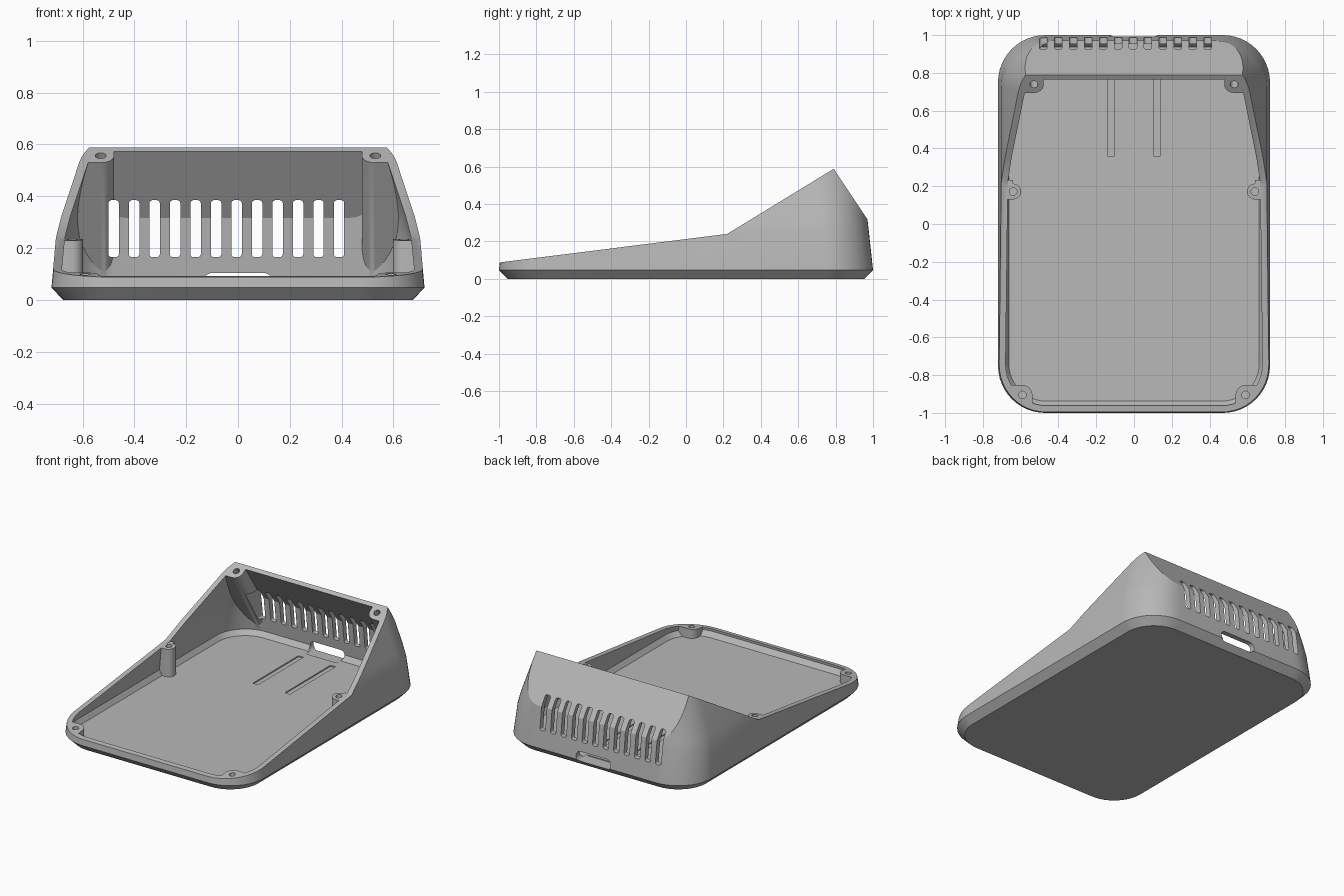
import bpy, bmesh, math
from mathutils import Matrix

if "Cube" in bpy.data.objects:
    bpy.data.objects.remove(bpy.data.objects["Cube"])

grey = bpy.data.materials.new("grey plastic")
grey.diffuse_color = (0.48, 0.48, 0.48, 1)
grey.use_nodes = True
grey.node_tree.nodes["Principled BSDF"].inputs["Base Color"].default_value = grey.diffuse_color

ALONG_X = Matrix(((0, 0, 1), (1, 0, 0), (0, 1, 0))).to_4x4()   # profile in y, z
ALONG_Y = Matrix(((1, 0, 0), (0, 0, 1), (0, 1, 0))).to_4x4()   # profile in x, z


def arc(cx, cy, r, a0, a1, n=10):
    return [(cx + r * math.cos(math.radians(a0 + (a1 - a0) * i / n)),
             cy + r * math.sin(math.radians(a0 + (a1 - a0) * i / n))) for i in range(n + 1)]


def rounded_rect(hx, hy, r, cx=0, cy=0, n=12):
    pts = []
    for sx, sy, a in ((1, 1, 0), (-1, 1, 90), (-1, -1, 180), (1, -1, 270)):
        pts += arc(cx + sx * (hx - r), cy + sy * (hy - r), r, a, a + 90, n)
    return pts


def circle(r, n=20):
    return arc(0, 0, r, 0, 360, n)[:-1]


def loft(bm, rings):
    """Skin a stack of equal-length rings of 3D points and cap both ends."""
    vs = [[bm.verts.new(p) for p in ring] for ring in rings]
    n = len(vs[0])
    faces = [bm.faces.new(vs[0][::-1]), bm.faces.new(vs[-1])]
    for a, b in zip(vs, vs[1:]):
        faces += [bm.faces.new((a[i], a[(i + 1) % n], b[(i + 1) % n], b[i])) for i in range(n)]
    bmesh.ops.recalc_face_normals(bm, faces=faces)


def prism(bm, profile, z0, z1, m=Matrix()):
    loft(bm, [[m @ Matrix.Translation((x, y, z)).to_translation() for x, y in profile]
              for z in (z0, z1)])


def finish(bm, name):
    me = bpy.data.meshes.new(name)
    bm.to_mesh(me)
    bm.free()
    ob = bpy.data.objects.new(name, me)
    bpy.context.collection.objects.link(ob)
    me.materials.append(grey)
    return ob


def boolean(ob, tool, op):
    mod = ob.modifiers.new(op.lower(), 'BOOLEAN')
    mod.object, mod.operation, mod.solver = tool, op, 'EXACT'
    bpy.context.view_layer.objects.active = ob
    bpy.ops.object.modifier_apply(modifier=mod.name)
    bpy.data.objects.remove(tool)


def tapered_shell(name, sections):
    bm = bmesh.new()
    loft(bm, [[(x, y, z) for x, y in rounded_rect(hx, hy, r)] for z, hx, hy, r in sections])
    return finish(bm, name)


def side_prism(name, profile):
    bm = bmesh.new()
    prism(bm, profile, -1, 1, ALONG_X)
    return finish(bm, name)


# Outer body: tapered rounded box trimmed to the wedge-shaped side profile
body = tapered_shell("enclosure_base", [
    (0, .675, .955, .21), (.047, .72, 1.0, .25), (.24, .703, .979, .25),
    (.32, .683, .970, .25), (.54, .61, .948, .25), (.9, .49, .91, .25)])
boolean(body, side_prism("wedge", [(-1.2, -.1), (-1.2, .062), (.22, .24), (.79, .588),
                                   (1.117, .098), (1.2, -.1)]), 'INTERSECT')

# Cavity, leaving a thin wall and floor
cavity = tapered_shell("cavity", [
    (.042, .663, .938, .2), (.075, .684, .964, .22), (.24, .668, .944, .22),
    (.32, .648, .935, .22), (.54, .575, .913, .22), (.95, .44, .87, .22)])
boolean(cavity, side_prism("cavity_wedge", [(-1.2, -.1), (-1.2, .872), (.565, .872),
                                            (1.065, .122), (1.2, -.1)]), 'INTERSECT')

# Screw bosses stay solid, so they are taken out of the cavity; holes go in the cutter
bosses, cuts = bmesh.new(), bmesh.new()
for s in (1, -1):
    def corner(r, sy):
        pts = [(.2, -r), (.2, .2), (-r, .2)] + arc(0, 0, r, 180, 270)
        return [(s * x, sy * y) for x, y in pts]
    # rear bosses, square to the steep rim
    m = Matrix.Translation((s * .53, .74, .555)) @ Matrix.Rotation(.547, 4, 'X')
    prism(bosses, corner(.052, 1), -.6, .25, m)
    prism(cuts, circle(.021), -.12, .1, m)
    # middle bosses
    m = Matrix.Translation((s * .64, .172, 0))
    half = [(.2, -.042), (.2, .06), (0, .06)] + arc(0, 0, .042, 90, 270)
    prism(bosses, [(s * x, y) for x, y in half], -.1, .236, m)
    prism(cuts, circle(.02), .13, .4, m)
    # front bosses
    m = Matrix.Translation((s * .59, -.905, 0))
    prism(bosses, corner(.052, -1), -.1, .3, m)
    prism(cuts, circle(.02), .055, .3, m)
    # shallow floor grooves behind the port
    prism(cuts, [(s * .102, .36), (s * .14, .36), (s * .14, .85), (s * .102, .85)], .034, .06)
boolean(cavity, finish(bosses, "bosses"), 'DIFFERENCE')
boolean(body, cavity, 'DIFFERENCE')

# Vent slots and cable port through the back wall
for i in range(12):
    prism(cuts, rounded_rect(.02, .11, .012, -.48 + i * .0791, .275, 4), .78, 1.2, ALONG_Y)
prism(cuts, rounded_rect(.13, .034, .03, 0, .07, 6), .9, 1.2, ALONG_Y)
boolean(body, finish(cuts, "cutters"), 'DIFFERENCE')

# Smooth rounded walls with crisp edges
bpy.ops.object.select_all(action='DESELECT')
body.select_set(True)
bpy.context.view_layer.objects.active = body
bpy.ops.object.shade_smooth_by_angle(angle=math.radians(25))
